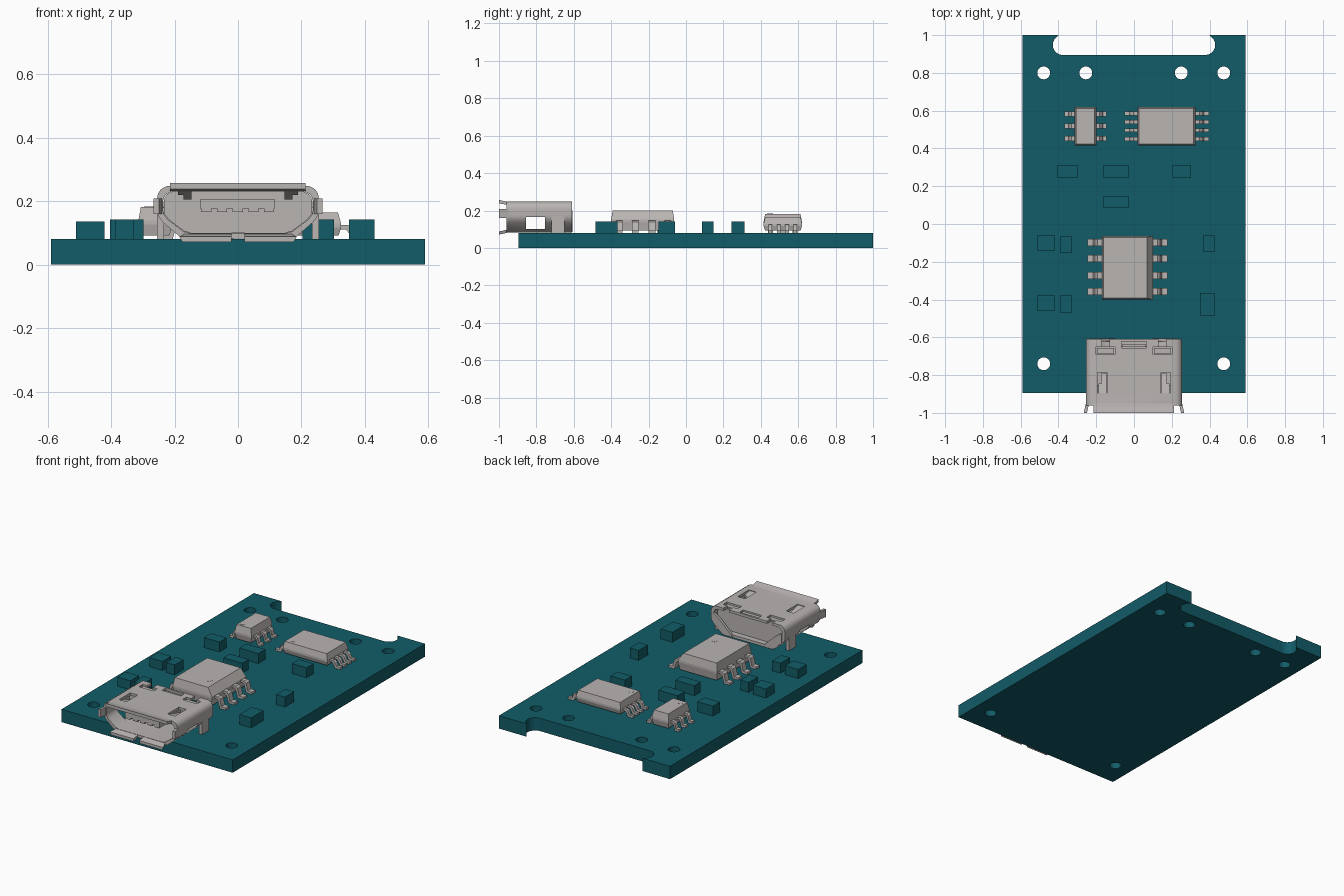
import bpy, bmesh, math
from mathutils import Vector

if "Cube" in bpy.data.objects:
    bpy.data.objects.remove(bpy.data.objects["Cube"], do_unlink=True)


def material(name, rgb):
    m = bpy.data.materials.new(name)
    m.use_nodes = True
    m.diffuse_color = (*rgb, 1)
    m.node_tree.nodes["Principled BSDF"].inputs["Base Color"].default_value = (*rgb, 1)
    return m


TEAL = material("teal_board", (0.006, 0.107, 0.138))
GREY = material("warm_grey", (0.49, 0.46, 0.45))
BOARD_Z = 0.08


def finish(name, bm, mat):
    bmesh.ops.recalc_face_normals(bm, faces=bm.faces)
    me = bpy.data.meshes.new(name)
    bm.to_mesh(me)
    bm.free()
    me.materials.append(mat)
    ob = bpy.data.objects.new(name, me)
    bpy.context.collection.objects.link(ob)
    return ob


def loft(name, rings, mat):
    """Closed solid through rings of equal point count."""
    bm = bmesh.new()
    vs = [[bm.verts.new(p) for p in r] for r in rings]
    n = len(rings[0])
    for a, b in zip(vs, vs[1:]):
        for i in range(n):
            j = (i + 1) % n
            bm.faces.new((a[i], a[j], b[j], b[i]))
    bm.faces.new(vs[0])
    bm.faces.new(vs[-1])
    return finish(name, bm, mat)


def rect(x0, x1, y0, y1, z):
    return [(x0, y0, z), (x1, y0, z), (x1, y1, z), (x0, y1, z)]


def box(name, x0, x1, y0, y1, z0, z1, mat):
    return loft(name, [rect(x0, x1, y0, y1, z0), rect(x0, x1, y0, y1, z1)], mat)


def prism_y(name, pts, y0, y1, mat):
    """Extrude an x-z outline along y."""
    return loft(name, [[(x, y, z) for x, z in pts] for y in (y0, y1)], mat)


def prism_x(name, pts, x0, x1, mat):
    """Extrude a y-z outline along x."""
    return loft(name, [[(x, y, z) for y, z in pts] for x in (x0, x1)], mat)


def disc(name, x, y, r, z0, z1, mat, n=32):
    ring = [(x + r * math.cos(2 * math.pi * i / n), y + r * math.sin(2 * math.pi * i / n)) for i in range(n)]
    return loft(name, [[(a, b, z) for a, b in ring] for z in (z0, z1)], mat)


def cut(ob, cutters):
    """Subtract the cutters and bake the result."""
    for c in cutters:
        m = ob.modifiers.new("cut", "BOOLEAN")
        m.operation, m.solver, m.object = "DIFFERENCE", "EXACT", c
    dg = bpy.context.evaluated_depsgraph_get()
    me = bpy.data.meshes.new_from_object(ob.evaluated_get(dg))
    ob.modifiers.clear()
    ob.data = me
    for c in cutters:
        bpy.data.objects.remove(c, do_unlink=True)


def smooth(ob):
    bpy.ops.object.select_all(action="DESELECT")
    ob.select_set(True)
    bpy.context.view_layer.objects.active = ob
    bpy.ops.object.shade_smooth_by_angle(angle=math.radians(30))


# Board outline with the round-ended notch in the back edge
R, CX, CY = 0.053, 0.377, 0.948
arc = [(CX + R * math.cos(math.radians(a)), CY + R * math.sin(math.radians(a))) for a in range(66, -91, -12)]
arc[0] = (arc[0][0], 1.0)
arc.append((CX, CY - R))
half = [(0.59, -0.895), (0.59, 1.0)] + arc
outline = half + [(-x, y) for x, y in reversed(half)]
board = loft("circuit_board", [[(x, y, z) for x, y in outline] for z in (0, BOARD_Z)], TEAL)
holes = [(-0.478, 0.80), (-0.255, 0.80), (0.25, 0.80), (0.475, 0.80), (-0.478, -0.74), (0.475, -0.74)]
cut(board, [disc("hole_cutter", x, y, 0.034, -0.1, 0.2, TEAL) for x, y in holes])
smooth(board)

# Small board-coloured components: x0, x1, y0, y1
small_parts = [
    (-0.404, -0.298, 0.243, 0.312), (-0.161, -0.03, 0.243, 0.312), (0.203, 0.303, 0.243, 0.312),
    (-0.161, -0.03, 0.085, 0.148), (-0.51, -0.42, -0.143, -0.058), (-0.388, -0.33, -0.153, -0.063),
    (0.367, 0.427, -0.148, -0.058), (-0.51, -0.42, -0.46, -0.376), (-0.388, -0.33, -0.47, -0.376),
    (0.35, 0.43, -0.484, -0.365)]
for i, (x0, x1, y0, y1) in enumerate(small_parts):
    box(f"small_component_{i + 1}", x0, x1, y0, y1, BOARD_Z, 0.136 if x0 < -0.5 else 0.142, TEAL)


def chip(name, x0, x1, y0, y1, zm, top, lx0, lx1, leads, w, dot, bevel=0.01):
    """Tapered package with bent leads on both long sides."""
    e = 0.008
    loft(name + "_body", [
        rect(x0 + e, x1 - e, y0 + e, y1 - e, 0.092), rect(x0, x1, y0, y1, zm - 0.008),
        rect(x0, x1, y0, y1, zm + 0.004),
        rect(x0 + e, x1 - bevel, y0 + e, y1 - e, top)], GREY)
    disc(name + "_marker", *dot, 0.016, top - 0.002, top + 0.001, GREY, 20)
    t = 0.014
    for side, inner, outer in (("left", x1, lx1), ("right", x0, lx0)):
        s = 1 if outer > inner else -1
        d = abs(outer - inner)
        prof = [(-0.01, zm), (d * 0.30, zm), (d * 0.48, zm - 0.010), (d * 0.62, BOARD_Z + t), (d, BOARD_Z + t),
                (d, BOARD_Z), (d * 0.48, BOARD_Z), (d * 0.30, zm - t - 0.008), (d * 0.2, zm - t), (-0.01, zm - t)]
        for i, y in enumerate(leads):
            prism_y(f"{name}_{side}_lead_{i + 1}", [(inner + s * a, z) for a, z in prof],
                    y - w / 2, y + w / 2, GREY)


chip("six_lead_chip", -0.314, -0.198, 0.415, 0.62, 0.135, 0.182, -0.367, -0.145,
     (0.452, 0.518, 0.582), 0.027, (-0.28, 0.45))
chip("thin_eight_lead_chip", 0.018, 0.325, 0.415, 0.62, 0.125, 0.165, -0.05, 0.398,
     (0.45, 0.497, 0.54, 0.585), 0.019, (0.06, 0.455))
chip("large_eight_lead_chip", -0.17, 0.10, -0.40, -0.063, 0.148, 0.2, -0.245, 0.177,
     (-0.357, -0.272, -0.182, -0.098), 0.036, (0.02, -0.31), 0.032)

# Connector shell: hollow tapered tube
right = [(0.16, 0.082), (0.185, 0.089), (0.238, 0.135), (0.252, 0.155), (0.255, 0.17),
         (0.255, 0.21), (0.252, 0.224), (0.244, 0.237), (0.226, 0.247)]
outer = right + [(-x, z) for x, z in reversed(right)]
inner = [(x * 0.925, 0.165 + (z - 0.165) * 0.80) for x, z in outer]
bm = bmesh.new()
loops = [[bm.verts.new((x, y, z)) for x, z in ring]
         for ring, y in ((outer, -0.96), (outer, -0.61), (inner, -0.61), (inner, -0.96))]
for k in range(4):
    a, b = loops[k], loops[(k + 1) % 4]
    for i in range(len(outer)):
        j = (i + 1) % len(outer)
        bm.faces.new((a[i], a[j], b[j], b[i]))
shell = finish("connector_shell", bm, GREY)

# Side windows, top slots, rear T slots and rear latch slot
cutters = [box("window_cutter", -0.4, 0.4, -0.855, -0.755, 0.102, 0.165, GREY),
           box("latch_cutter", -0.065, 0.065, -0.656, -0.622, 0.2, 0.3, GREY)]
for s in (-1, 1):
    for xa, xb, ya, yb in ((0.142, 0.193, -0.895, -0.785), (0.10, 0.20, -0.69, -0.652), (0.13, 0.17, -0.66, -0.59)):
        cutters.append(box("slot_cutter", min(s * xa, s * xb), max(s * xa, s * xb), ya, yb, 0.2, 0.3, GREY))
cut(shell, cutters)
smooth(shell)
box("rear_latch_bar", -0.06, 0.06, -0.652, -0.634, 0.225, 0.24, GREY)

# Insulator, tongue and contacts
block = [(x * 0.99, 0.165 + (z - 0.165) * 0.99) for x, z in inner]
prism_y("connector_insulator", block, -0.735, -0.645, GREY)
box("connector_tongue", -0.12, 0.117, -0.94, -0.73, 0.177, 0.206, GREY)
for i in range(5):
    x = -0.1 + 0.0495 * i
    box(f"contact_{i + 1}", x - 0.016, x + 0.016, -0.94, -0.73, 0.166, 0.178, GREY)

# Flared lips around the mouth
prism_x("top_lip", [(-0.95, 0.231), (-0.95, 0.247), (-0.97, 0.250), (-1.0, 0.257), (-1.0, 0.238), (-0.97, 0.233)],
        -0.214, 0.212, GREY)
for s, side in ((1, "left"), (-1, "right")):
    loft(f"{side}_side_lip", [[(s * x, y, z) for x, y in
                               ((0.238, -0.95), (0.255, -0.95), (0.266, -1.0), (0.249, -1.0))]
                              for z in (0.16, 0.208)], GREY)
    loft(f"{side}_bottom_lip", [
        [(s * x, -0.95, z) for x, z in ((0.02, 0.083), (0.165, 0.083), (0.165, 0.099), (0.02, 0.099))],
        [(s * x, -1.0, z) for x, z in ((0.02, 0.071), (0.175, 0.071), (0.185, 0.088), (0.02, 0.088))]], GREY)
    # Springs sloping down inside the top slots
    a, b = sorted((s * 0.146, s * 0.189))
    prism_x(f"{side}_top_spring", [(-0.9, 0.232), (-0.9, 0.244), (-0.845, 0.232), (-0.845, 0.22)], a, b, GREY)
    a, b = sorted((s * 0.146, s * 0.172))
    prism_x(f"{side}_spring_tip", [(-0.85, 0.221), (-0.85, 0.233), (-0.79, 0.217), (-0.79, 0.205)], a, b, GREY)
    # Rear T tabs and mounting legs
    a, b = sorted((s * 0.105, s * 0.195))
    box(f"{side}_rear_tab", a, b, -0.686, -0.656, 0.222, 0.238, GREY)
    a, b = sorted((s * 0.234, s * 0.255))
    box(f"{side}_mounting_leg", a, b, -0.718, -0.65, BOARD_Z, 0.18, GREY)
    # Rear wing folded down behind the shell
    loft(f"{side}_rear_wing", [[(s * x, y, z) for x, z in
                                ((0.10, 0.084), (0.17, 0.084), (0.235, 0.14), (0.235, 0.20), (0.19, 0.17))]
                               for y in (-0.622, -0.606)], GREY)
